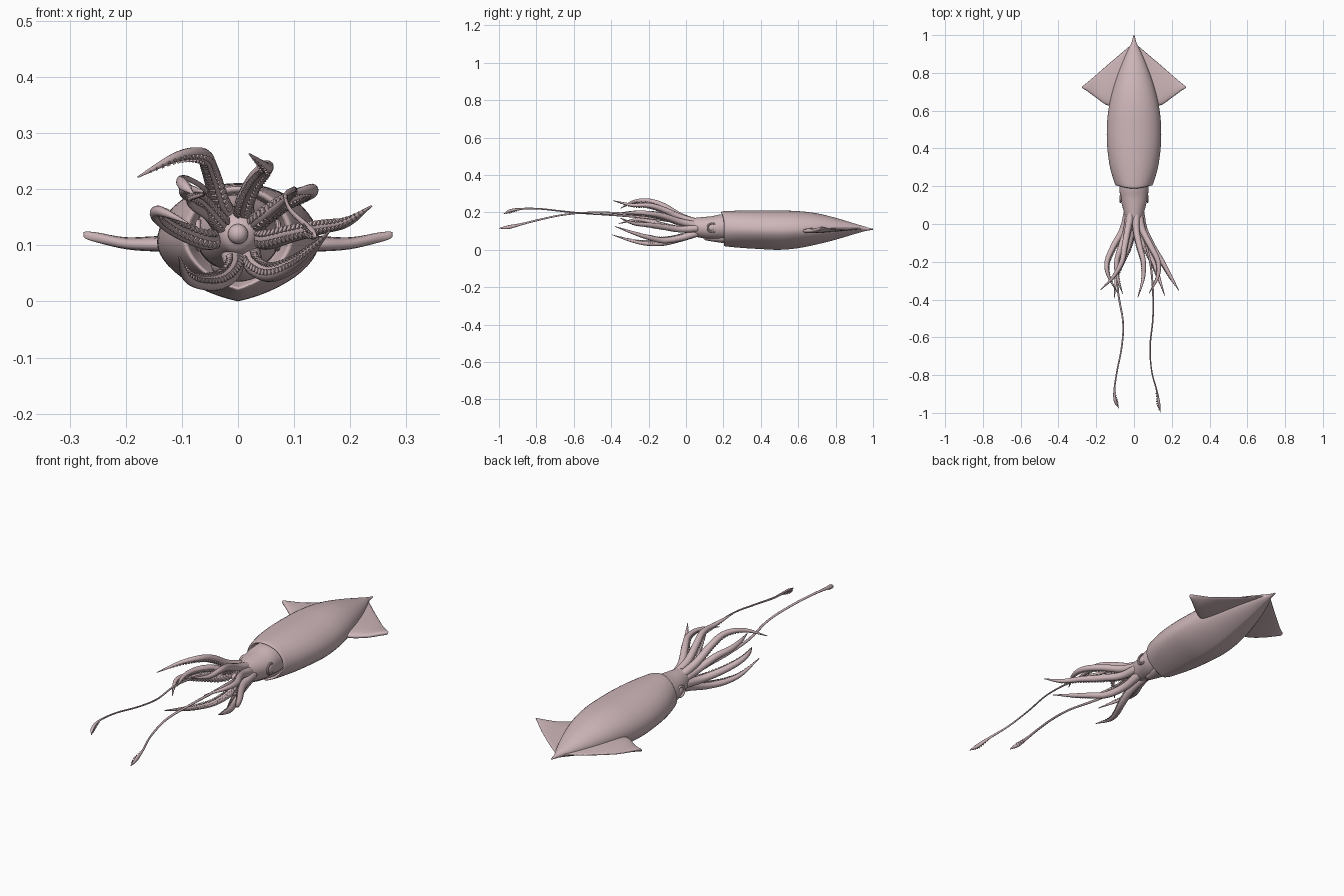
import bpy, bmesh, math
from mathutils import Vector, Matrix

if "Cube" in bpy.data.objects:
    bpy.data.objects.remove(bpy.data.objects["Cube"])


def finish(name, bm):
    bmesh.ops.recalc_face_normals(bm, faces=bm.faces)
    me = bpy.data.meshes.new(name)
    bm.to_mesh(me)
    bm.free()
    ob = bpy.data.objects.new(name, me)
    bpy.context.collection.objects.link(ob)
    me.shade_smooth()
    return ob


def loft(name, rings):
    bm = bmesh.new()
    vs = [[bm.verts.new(p) for p in r] for r in rings]
    n = len(vs[0])
    for a, b in zip(vs, vs[1:]):
        for i in range(n):
            bm.faces.new((a[i], a[(i + 1) % n], b[(i + 1) % n], b[i]))
    bm.faces.new(vs[0])
    bm.faces.new(vs[-1])
    return finish(name, bm)


def spline(keys, steps):
    """Catmull-Rom through tuples of any length."""
    k = [Vector(q) for q in keys]
    k = [2 * k[0] - k[1]] + k + [2 * k[-1] - k[-2]]
    out = []
    for i in range(1, len(k) - 2):
        a, b, c, d = k[i - 1:i + 3]
        for s in range(steps):
            t = s / steps
            out.append(0.5 * (2 * b + (c - a) * t + (2 * a - 5 * b + 4 * c - d) * t * t
                              + (3 * b - a - 3 * c + d) * t ** 3))
    return out + [k[-2]]


def body_ring(y, w, top, bot, keel=0.0, bulge=0.0, n=48):
    zc, h = (top + bot) / 2, (top - bot) / 2
    ring = []
    for i in range(n):
        c, s = math.cos(2 * math.pi * i / n), math.sin(2 * math.pi * i / n)
        v = s if s > 0 else (1 - keel) * s - keel * (1 - abs(c))
        ring.append((w * c, y - bulge * max(s, 0) ** 3, zc + h * v))
    return ring


# Mantle: inner lining, rolled rim, then the outer body to the tail point
lining = [(.36, .06, .17, .06), (.26, .082, .186, .04), (.215, .088, .194, .026)]
outer = [(.203, .093, .2, .022), (.215, .102, .206, .018), (.3, .127, .21, .01),
         (.4, .141, .211, .004), (.5, .144, .21, .0), (.6, .136, .207, .009),
         (.7, .115, .195, .029), (.8, .083, .171, .054), (.9, .042, .141, .084),
         (.95, .017, .126, .098), (.975, .009, .118, .103), (1, .003, .113, .107)]
loft("mantle", [body_ring(*k, keel=.3, bulge=.016) for k in lining]
     + [body_ring(k[0], k[1], k[2], max(k[3], 0), keel=.3,
                  bulge=.016 * max(0, 1 - (k[0] - .2) / .1)) for k in spline(outer, 4)])

# Head, narrowing into the arm crown
head = [(.34, .05, .165, .07), (.25, .074, .188, .052), (.19, .076, .19, .053),
        (.14, .073, .18, .055), (.08, .058, .174, .064), (.03, .044, .168, .076),
        (-.005, .032, .155, .088), (-.02, .012, .13, .108)]
loft("head", [body_ring(*k) for k in spline(head, 4)])

# Funnel below the head
funnel = [(.3, .05, .09, .04), (.22, .045, .09, .035), (.15, .03, .085, .043), (.1, .017, .08, .052)]
loft("funnel", [body_ring(*k, n=24) for k in spline(funnel, 4)])

# Eyes with lids, mirrored
for side, label in ((-1, "left"), (1, "right")):
    bpy.ops.mesh.primitive_uv_sphere_add(segments=24, ring_count=14, radius=.02,
                                         location=(side * .065, .14, .118))
    eye = bpy.context.object
    eye.name = label + "_eye"
    eye.scale = (.6, 1.1, .9)
    bpy.ops.object.shade_smooth()
    bpy.ops.mesh.primitive_torus_add(major_radius=.024, minor_radius=.005, major_segments=28,
                                     minor_segments=8, location=(side * .07, .14, .118),
                                     rotation=(0, math.pi / 2, side * .1))
    bpy.context.object.name = label + "_eyelid"
    bpy.ops.object.shade_smooth()

# Fins: spanwise (x, front y, back y, mid z, half thickness)
span = [(0, .62, .965, .108, .016), (.02, .62, .945, .107, .016), (.09, .622, .885, .102, .016),
        (.145, .63, .838, .101, .0155), (.2, .668, .79, .102, .012), (.25, .705, .747, .112, .01),
        (.27, .717, .731, .116, .007), (.275, .721, .726, .117, .003)]
for side, label in ((-1, "left"), (1, "right")):
    rings = []
    for x, f, b, z, t in spline(span, 4):
        ring = []
        for i in range(24):
            a = 2 * math.pi * i / 24
            u = .5 - .5 * math.cos(a)
            thick = t * (1.15 - .75 * u)
            ring.append((side * x, f + (b - f) * u,
                         z + .006 * u + thick * math.copysign(abs(math.sin(a)) ** .7, math.sin(a))))
        rings.append(ring)
    loft(label + "_fin", rings)


def frame(path, i):
    p = Vector(path[i][:3])
    t = (Vector(path[min(i + 1, len(path) - 1)][:3]) - Vector(path[max(i - 1, 0)][:3])).normalized()
    inward = Vector((0, p.y - .1, .12)) - p
    inward = (inward - t * inward.dot(t)).normalized()
    return p, t, inward, t.cross(inward)


def limb(name, path, flat=1.0, n=14):
    rings = []
    for i in range(len(path)):
        p, t, u, v = frame(path, i)
        r = path[i][3]
        rings.append([p + r * (math.cos(2 * math.pi * j / n) * u * flat
                               + math.sin(2 * math.pi * j / n) * v) for j in range(n)])
    return loft(name, rings)


def suckers(name, path, first):
    """Two rows of little cups along the inner face."""
    bm = bmesh.new()
    i = first
    while i < len(path) - 3:
        p, t, u, v = frame(path, i)
        r = path[i][3]
        for s in (-1, 1):
            d = (u + .55 * s * v).normalized()
            m = Matrix.Translation(p + d * r * 1.05 + t * s * r * .15) @ d.to_track_quat('Z', 'Y').to_matrix().to_4x4()
            bmesh.ops.create_cone(bm, cap_ends=True, segments=10, radius1=r * .25,
                                  radius2=r * .4, depth=r * .45, matrix=m)
        i += 2
    ob = finish(name, bm)
    bpy.context.view_layer.objects.active = ob
    ob.select_set(True)
    bpy.ops.object.shade_smooth_by_angle(angle=math.radians(40))
    ob.select_set(False)


# Eight arms, tapering and fanning out from the crown
arms = {
    "upper_left": [(-.015, .06, .145), (-.033, -.03, .18), (-.05, -.12, .235),
                   (-.065, -.2, .261), (-.11, -.28, .257), (-.178, -.35, .222)],
    "upper_right": [(.012, .06, .145), (.012, -.03, .175), (.03, -.12, .215),
                    (.05, -.2, .238), (.048, -.29, .24), (.02, -.39, .263)],
    "high_right": [(.025, .06, .13), (.045, -.03, .15), (.09, -.12, .18),
                   (.128, -.2, .195), (.125, -.28, .199), (.08, -.367, .19)],
    "high_left": [(-.025, .06, .13), (-.04, -.03, .15), (-.07, -.12, .183),
                  (-.092, -.2, .195), (-.088, -.28, .2), (-.06, -.37, .195)],
    "side_right": [(.035, .06, .115), (.055, -.03, .11), (.1, -.12, .122),
                   (.15, -.2, .133), (.195, -.28, .142), (.238, -.353, .17)],
    "side_left": [(-.035, .06, .115), (-.06, -.03, .11), (-.11, -.12, .13),
                  (-.143, -.2, .153), (-.137, -.27, .16), (-.09, -.36, .14)],
    "lower_right": [(.02, .06, .09), (.03, -.03, .063), (.06, -.12, .05),
                    (.1, -.2, .066), (.13, -.28, .09), (.163, -.38, .125)],
    "lower_left": [(-.012, .06, .09), (-.008, -.03, .06), (-.03, -.12, .037),
                   (-.065, -.2, .034), (-.092, -.28, .046), (-.105, -.395, .08)],
}
radii = (.02, .0175, .0155, .013, .009, .0015)
for label, pts in arms.items():
    path = spline([(*p, r) for p, r in zip(pts, radii)], 14)
    limb(label + "_arm", path)
    suckers(label + "_suckers", path, 12)

# Two long feeding tentacles ending in slim clubs
tentacles = {
    "left": [(-.025, .05, .12, .012), (-.05, -.06, .15, .009), (-.08, -.2, .17, .007),
             (-.085, -.35, .183, .006), (-.058, -.52, .193, .005), (-.065, -.65, .205, .005),
             (-.09, -.78, .219, .005), (-.104, -.88, .219, .006), (-.098, -.94, .208, .01),
             (-.08, -.975, .192, .0015)],
    "right": [(.025, .05, .12, .012), (.05, -.06, .15, .009), (.085, -.2, .18, .007),
              (.1, -.35, .195, .006), (.1, -.5, .2, .005), (.085, -.65, .188, .005),
              (.094, -.78, .162, .005), (.12, -.88, .137, .006), (.132, -.95, .121, .01),
              (.14, -.999, .115, .0015)],
}
for label, keys in tentacles.items():
    path = spline(keys, 10)
    limb(label + "_tentacle", path, flat=.7, n=12)
    suckers(label + "_club_suckers", path, 72)

# Mouth in the middle of the crown
bpy.ops.mesh.primitive_uv_sphere_add(segments=20, ring_count=12, radius=.018, location=(0, -.018, .12))
bpy.context.object.name = "mouth"
bpy.ops.object.shade_smooth()

# One skin colour for every part
skin = bpy.data.materials.new("skin")
skin.diffuse_color = (.62, .47, .49, 1)
skin.use_nodes = True
skin.node_tree.nodes["Principled BSDF"].inputs["Base Color"].default_value = skin.diffuse_color
for ob in bpy.context.scene.objects:
    ob.data.materials.append(skin)
